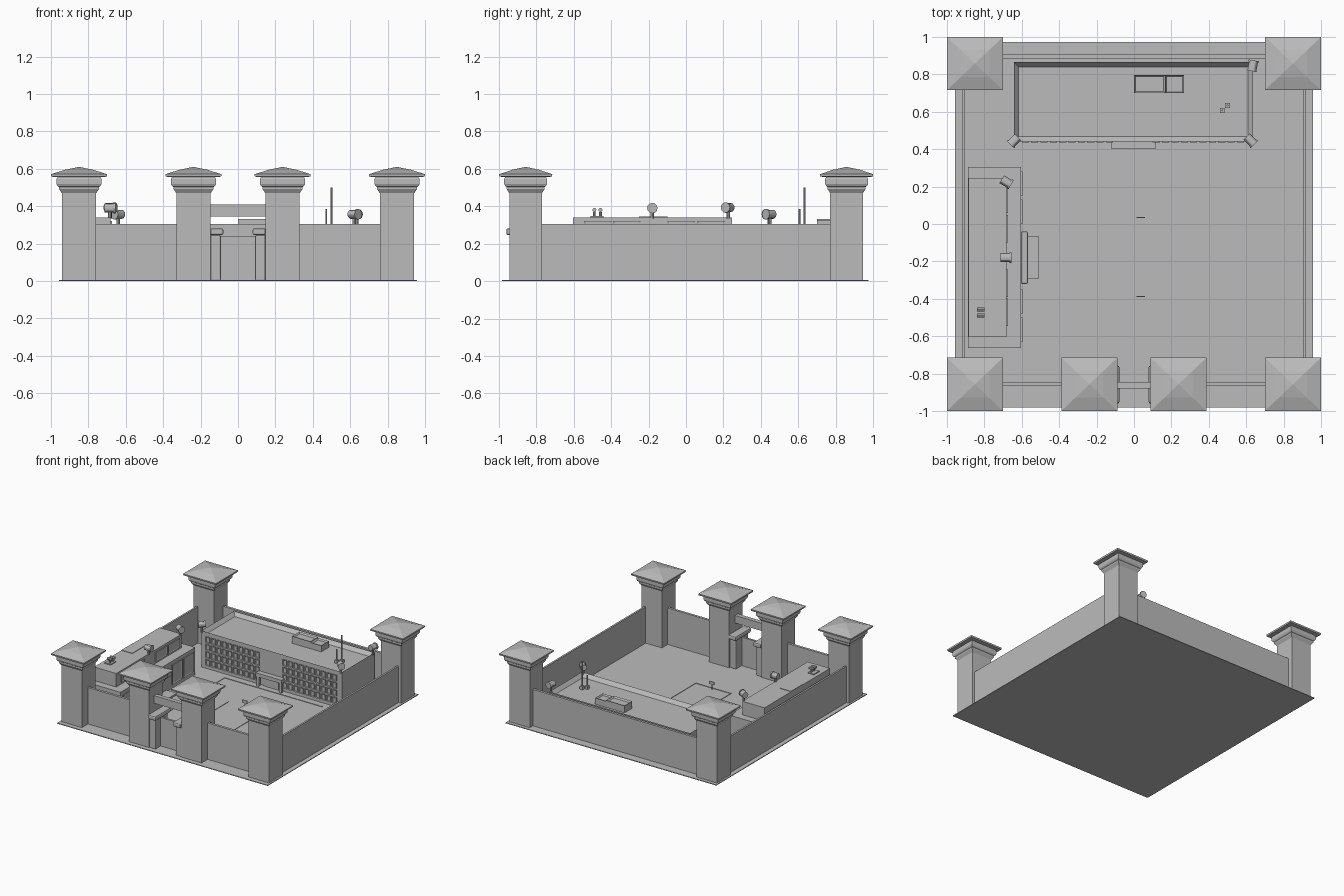
import bpy, bmesh, math
from mathutils import Vector, Matrix

if "Cube" in bpy.data.objects:
    bpy.data.objects.remove(bpy.data.objects["Cube"], do_unlink=True)

grey = bpy.data.materials.new("stone_grey")
grey.use_nodes = True
grey.diffuse_color = (0.5, 0.5, 0.5, 1)
grey.node_tree.nodes["Principled BSDF"].inputs["Base Color"].default_value = (0.5, 0.5, 0.5, 1)


def finish(name, bm):
    mesh = bpy.data.meshes.new(name)
    bmesh.ops.recalc_face_normals(bm, faces=bm.faces)
    bm.to_mesh(mesh)
    bm.free()
    mesh.materials.append(grey)
    obj = bpy.data.objects.new(name, mesh)
    bpy.context.collection.objects.link(obj)
    return obj


def add_box(bm, x, y, z):
    """Box from (min, max) ranges; returns its faces."""
    size = Vector((x[1] - x[0], y[1] - y[0], z[1] - z[0]))
    mid = Vector((sum(x), sum(y), sum(z))) / 2
    verts = bmesh.ops.create_cube(
        bm, size=1, matrix=Matrix.Translation(mid) @ Matrix.Diagonal(size).to_4x4())["verts"]
    return {f for v in verts for f in v.link_faces}


def recess(bm, faces, direction, border, depth):
    """Inset the face pointing along direction and push it inwards."""
    d = Vector(direction)
    for f in faces:
        f.normal_update()
    face = max(faces, key=lambda f: f.normal.dot(d))
    bmesh.ops.inset_region(bm, faces=[face], thickness=border)
    bmesh.ops.translate(bm, verts=face.verts, vec=-d * depth)


def box(name, x, y, z, bevel=0, tray=None):
    bm = bmesh.new()
    faces = add_box(bm, x, y, z)
    if tray:
        recess(bm, faces, (0, 0, 1), *tray)
    obj = finish(name, bm)
    if bevel:
        mod = obj.modifiers.new("Bevel", "BEVEL")
        mod.width, mod.segments = bevel, 2
    return obj


def add_rod(bm, start, end, radius, sides=12):
    a, b = Vector(start), Vector(end)
    rot = (b - a).to_track_quat("Z", "Y").to_matrix().to_4x4()
    bmesh.ops.create_cone(bm, cap_ends=True, segments=sides, radius1=radius, radius2=radius,
                          depth=(b - a).length, matrix=Matrix.Translation((a + b) / 2) @ rot)


# Ground slab and thin perimeter walls
box("ground", (-0.957, 0.957), (-0.982, 0.974), (0, 0.006))
for side, s in (("left", 1), ("right", -1)):
    box(side + "_wall", sorted((0.905 * s, 0.92 * s)), (-0.86, 0.9), (0, 0.305))
    box(side + "_front_wall", sorted((0.15 * s, 0.92 * s)), (-0.865, -0.845), (0, 0.305))
box("back_wall", (-0.92, 0.92), (0.885, 0.905), (0, 0.305))

# Square towers: (half width, height) rings, flared head and shallow roof
TOWER = [(0.092, 0), (0.092, 0.47), (0.107, 0.492), (0.107, 0.503), (0.115, 0.508),
         (0.121, 0.52), (0.121, 0.545), (0.114, 0.556), (0.148, 0.558),
         (0.15, 0.571), (0.075, 0.595), (0.002, 0.61)]


def tower(name, cx, cy):
    bm = bmesh.new()
    previous = None
    for half, z in TOWER:
        ring = [bm.verts.new((cx + i * half, cy + j * half * 0.95, z))
                for i, j in ((-1, -1), (1, -1), (1, 1), (-1, 1))]
        if previous:
            for k in range(4):
                n = (k + 1) % 4
                bm.faces.new((previous[k], previous[n], ring[n], ring[k]))
        else:
            bm.faces.new(ring)
        previous = ring
    bm.faces.new(previous)
    finish(name, bm)


for side, s in (("left", 1), ("right", -1)):
    tower(side + "_front_tower", 0.85 * s, -0.857)
    tower(side + "_back_tower", 0.85 * s, 0.858)
    tower(side + "_gate_tower", 0.238 * s, -0.857)
    # Gate posts with rounded capstones
    box(side + "_gate_post", sorted((0.092 * s, 0.148 * s)), (-0.94, -0.78), (0, 0.245), 0.008)
    box(side + "_gate_cap", sorted((0.078 * s, 0.148 * s)), (-0.96, -0.757), (0.245, 0.282), 0.01)
box("gate_beam", (-0.15, 0.15), (-0.88, -0.845), (0.345, 0.408))
box("gate_panel", (-0.093, 0.093), (-0.872, -0.855), (0.005, 0.24))

# Long back building with sunken roof
box("main_building", (-0.642, 0.636), (0.442, 0.865), (0, 0.304), tray=(0.036, 0.03))


def window(bm, x, y, z, direction, border):
    recess(bm, add_box(bm, x, y, z), direction, border, 0.004)


# Window rows in two blocks either side of the entrance
bm = bmesh.new()
for start in (-0.6, 0.1):
    for col in range(10):
        for row in range(4):
            x, z = start + col * 0.05, 0.035 + row * 0.062
            window(bm, (x, x + 0.038), (0.435, 0.443), (z, z + 0.047), (0, -1, 0), 0.006)
finish("main_windows", bm)

# Entrance canopy and legs
box("main_canopy", (-0.12, 0.115), (0.4, 0.445), (0.085, 0.115))
for side, x in (("right", -0.115), ("left", 0.09)):
    box(side + "_canopy_leg", (x, x + 0.02), (0.405, 0.425), (0, 0.09))
box("main_door", (-0.07, 0.065), (0.434, 0.445), (0, 0.082))

# Roof vents and antennas
box("large_vent", (0.0, 0.168), (0.7, 0.797), (0.27, 0.332), tray=(0.013, 0.012))
box("small_vent", (0.168, 0.267), (0.7, 0.797), (0.27, 0.325), tray=(0.01, 0.012))
for label, x, y, top in (("short", 0.472, 0.607, 0.385), ("tall", 0.5, 0.634, 0.5)):
    box(label + "_antenna_base", (x - 0.013, x + 0.013), (y - 0.013, y + 0.013), (0.27, 0.3))
    bm = bmesh.new()
    add_rod(bm, (x, y, 0.29), (x, y, top), 0.005, 8)
    finish(label + "_antenna", bm)

# Side building: wide lower floor, narrower upper floor
box("side_lower_floor", (-0.888, -0.603), (-0.663, 0.305), (0, 0.23))
box("side_upper_floor", (-0.885, -0.683), (-0.605, 0.245), (0.225, 0.341))
box("side_roof_plate", (-0.884, -0.785), (-0.25, -0.1), (0.335, 0.345))
bm = bmesh.new()
for y in (-0.545, -0.39, -0.1, 0.06):
    window(bm, (-0.69, -0.675), (y, y + 0.148), (0.245, 0.322), (1, 0, 0), 0.01)
for y in (-0.63, -0.48, 0.0, 0.15):
    window(bm, (-0.61, -0.597), (y, y + 0.13), (0.04, 0.2), (1, 0, 0), 0.012)
finish("side_windows", bm)
box("side_canopy", (-0.605, -0.567), (-0.32, -0.04), (0.14, 0.175), 0.008)
box("side_step", (-0.605, -0.51), (-0.295, -0.065), (0, 0.02))
bm = bmesh.new()
for y in (-0.49, -0.457):
    add_rod(bm, (-0.82, y, 0.335), (-0.82, y, 0.37), 0.007, 8)
    add_rod(bm, (-0.84, y, 0.38), (-0.8, y, 0.38), 0.011, 8)
add_box(bm, (-0.855, -0.8), (-0.51, -0.44), (0.338, 0.349))
finish("side_roof_pipes", bm)


# Floodlights on short stalks, angled outwards
def floodlight(name, x, y, base, z, angle):
    a = math.radians(angle)
    d = Vector((math.cos(a), math.sin(a), 0))
    c = Vector((x, y, z))
    bm = bmesh.new()
    add_rod(bm, (x, y, base), (x, y, z), 0.009, 8)
    add_rod(bm, c - d * 0.028, c + d * 0.022, 0.024)
    add_rod(bm, c + d * 0.02, c + d * 0.03, 0.028)
    finish(name, bm)
    bpy.context.view_layer.objects.active = bpy.data.objects[name]
    bpy.data.objects[name].select_set(True)
    bpy.ops.object.shade_smooth_by_angle()
    bpy.data.objects[name].select_set(False)


floodlight("main_right_floodlight", -0.64, 0.445, 0.29, 0.357, 225)
floodlight("main_left_floodlight", 0.622, 0.447, 0.29, 0.357, -45)
floodlight("main_back_floodlight", 0.635, 0.845, 0.29, 0.357, 80)
floodlight("side_back_floodlight", -0.683, 0.225, 0.335, 0.393, -30)
floodlight("side_middle_floodlight", -0.685, -0.18, 0.335, 0.39, 0)

# Kerbs, court lines and hoops in the yard
bm = bmesh.new()
for x, y in (((-0.393, -0.387), (-0.845, 0.385)), ((-0.393, 0.5), (0.38, 0.386)),
             ((-0.127, -0.122), (-0.407, 0.05)), ((0.192, 0.197), (-0.407, 0.05)),
             ((-0.127, 0.197), (-0.407, -0.402))):
    add_box(bm, x, y, (0.004, 0.01))
finish("yard_lines", bm)
for label, y in (("front", -0.387), ("back", 0.035)):
    bm = bmesh.new()
    add_rod(bm, (0.036, y, 0), (0.036, y, 0.06), 0.003, 6)
    add_box(bm, (0.014, 0.058), (y - 0.003, y + 0.003), (0.045, 0.07))
    finish(label + "_hoop", bm)
